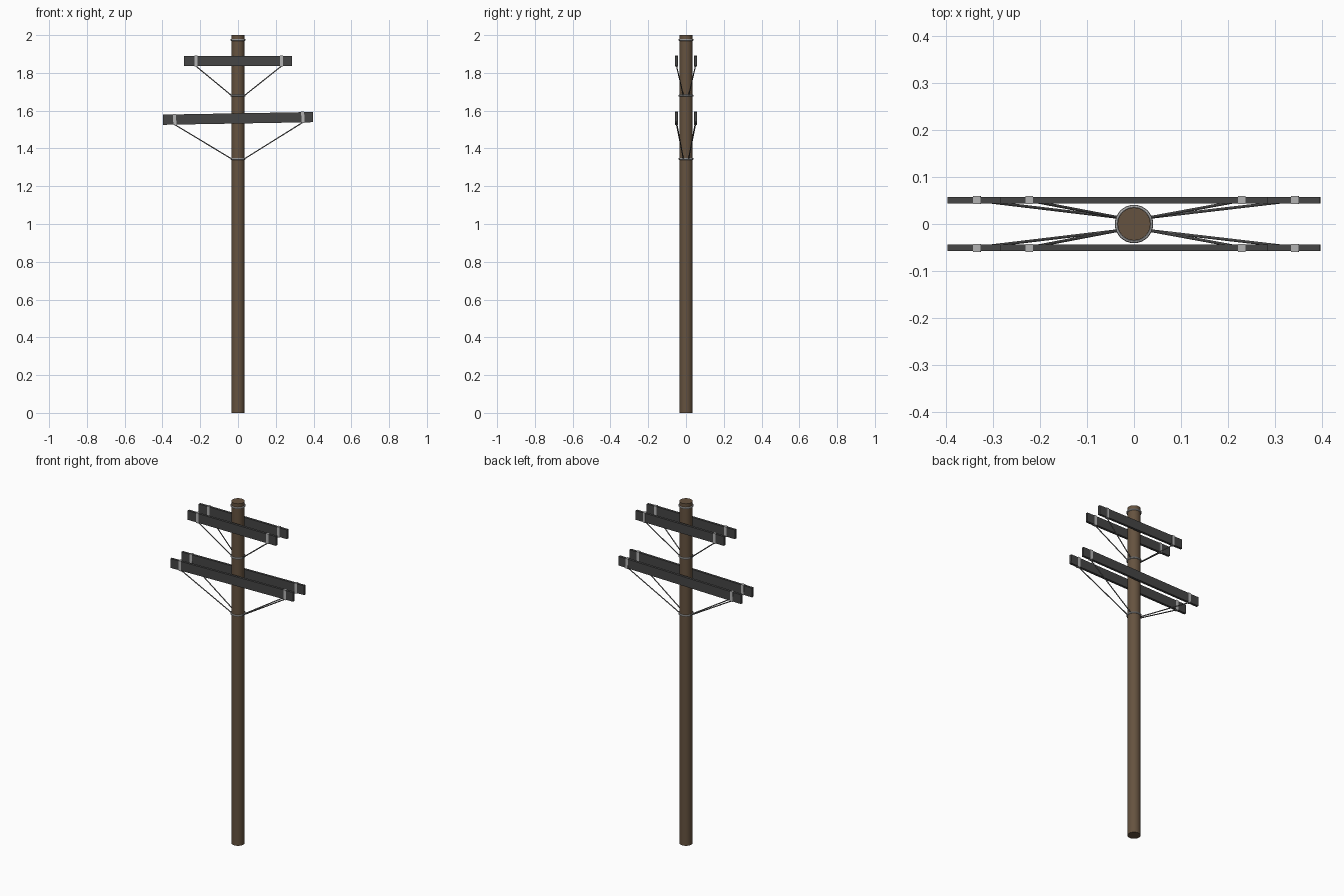
import bpy, math
from mathutils import Vector

if "Cube" in bpy.data.objects:
    bpy.data.objects.remove(bpy.data.objects["Cube"])


def material(name, color):
    m = bpy.data.materials.new(name)
    m.diffuse_color = color
    m.use_nodes = True
    m.node_tree.nodes["Principled BSDF"].inputs["Base Color"].default_value = m.diffuse_color
    return m


wood = material("brown_wood", (0.13, 0.085, 0.05, 1))
dark = material("dark_arm", (0.06, 0.06, 0.06, 1))
metal = material("galvanised_metal", (0.45, 0.45, 0.45, 1))
rod_grey = material("rod_metal", (0.2, 0.2, 0.2, 1))


def finish(name, mat, smooth=False):
    ob = bpy.context.object
    ob.name = name
    ob.data.materials.append(mat)
    if smooth:
        bpy.ops.object.shade_smooth_by_angle(angle=math.radians(40))
    return ob


def box(name, loc, size, mat, tilt=0.0):
    bpy.ops.mesh.primitive_cube_add(size=1, location=loc)
    bpy.context.object.scale = size
    bpy.context.object.rotation_euler.y = -tilt
    return finish(name, mat)


def rod(name, a, b, radius):
    a, b = Vector(a), Vector(b)
    d = b - a
    bpy.ops.mesh.primitive_cylinder_add(vertices=8, radius=radius, depth=d.length,
                                        location=(a + b) / 2)
    bpy.context.object.rotation_euler = d.to_track_quat('Z', 'Y').to_euler()
    return finish(name, rod_grey, True)


# Pole
bpy.ops.mesh.primitive_cylinder_add(vertices=32, radius=0.035, depth=2, location=(0, 0, 1))
finish("pole", wood, True)

# Metal bands around the pole
for z in (1.975, 1.68, 1.345):
    bpy.ops.mesh.primitive_torus_add(major_segments=32, minor_segments=8, major_radius=0.036,
                                     minor_radius=0.005, location=(0, 0, z))
    finish("pole_band", metal, True)

# Paired crossarms with clips and diagonal braces
# name, half length, centre z, height, tilt, clip x left/right, band z
arms = (("upper", 0.285, 1.863, 0.054, 0.0, (-0.223, 0.23), 1.68),
        ("lower", 0.397, 1.559, 0.054, math.radians(1), (-0.335, 0.343), 1.345))
for name, half, zc, height, tilt, clips, band_z in arms:
    for s in (-1, 1):
        y = s * 0.051
        box(name + "_crossarm", (0, y, zc), (2 * half, 0.014, height), dark, tilt)
        for x in clips:
            z = zc + x * math.tan(tilt)
            box(name + "_clip", (x, y, z), (0.016, 0.017, height + 0.005), metal, tilt)
            side = math.copysign(1, x)
            rod(name + "_brace", (x, s * 0.05, z - height / 2),
                (side * 0.034, s * 0.014, band_z), 0.003)
